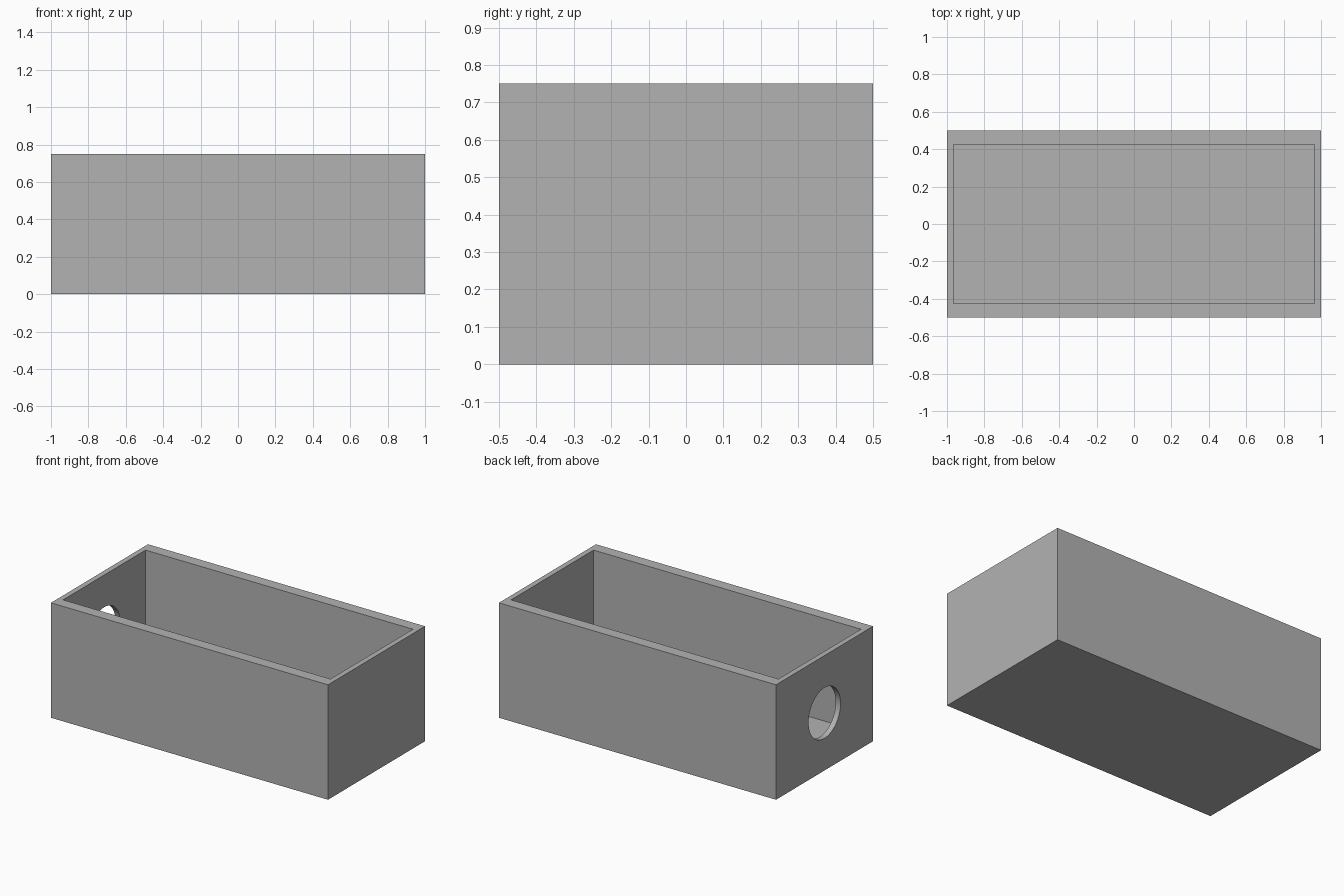
import bpy
from math import pi, radians

default = bpy.data.objects.get("Cube")
if default:
    bpy.data.objects.remove(default, do_unlink=True)

LENGTH, DEPTH, HEIGHT = 2.0, 1.0, 0.75
END_WALL, SIDE_WALL, FLOOR = 0.035, 0.075, 0.08
HOLE_RADIUS = 0.165

grey = bpy.data.materials.new("plain grey")
grey.use_nodes = True
colour = (0.45, 0.45, 0.45, 1)
grey.diffuse_color = colour
grey.node_tree.nodes["Principled BSDF"].inputs["Base Color"].default_value = colour


def block(name, size, bottom):
    """Box centred in plan, standing at the given height."""
    bpy.ops.mesh.primitive_cube_add(size=1, location=(0, 0, bottom + size[2] / 2))
    obj = bpy.context.object
    obj.name = name
    obj.scale = size
    bpy.ops.object.transform_apply(location=True, rotation=True, scale=True)
    obj.data.materials.append(grey)
    return obj


def cut(target, cutter):
    """Subtract the cutter from the target and remove it."""
    cutter.hide_render = True
    bpy.context.view_layer.objects.active = target
    mod = target.modifiers.new("cut", 'BOOLEAN')
    mod.operation = 'DIFFERENCE'
    mod.solver = 'EXACT'
    mod.object = cutter
    bpy.ops.object.modifier_apply(modifier=mod.name)
    bpy.data.objects.remove(cutter, do_unlink=True)


# Open box with a hollow interior
box = block("open_box", (LENGTH, DEPTH, HEIGHT), 0)
cavity = block("cavity_cutter",
               (LENGTH - 2 * END_WALL, DEPTH - 2 * SIDE_WALL, HEIGHT), FLOOR)
cut(box, cavity)

# Round hole through the right end wall
bpy.ops.mesh.primitive_cylinder_add(
    vertices=64, radius=HOLE_RADIUS, depth=0.2,
    location=(-LENGTH / 2, 0, HEIGHT / 2), rotation=(0, pi / 2, 0))
hole = bpy.context.object
hole.name = "hole_cutter"
hole.data.materials.append(grey)
cut(box, hole)

# Smooth hole rim, sharp box edges
bpy.ops.object.select_all(action='DESELECT')
box.select_set(True)
bpy.context.view_layer.objects.active = box
bpy.ops.object.shade_smooth_by_angle(angle=radians(30))
